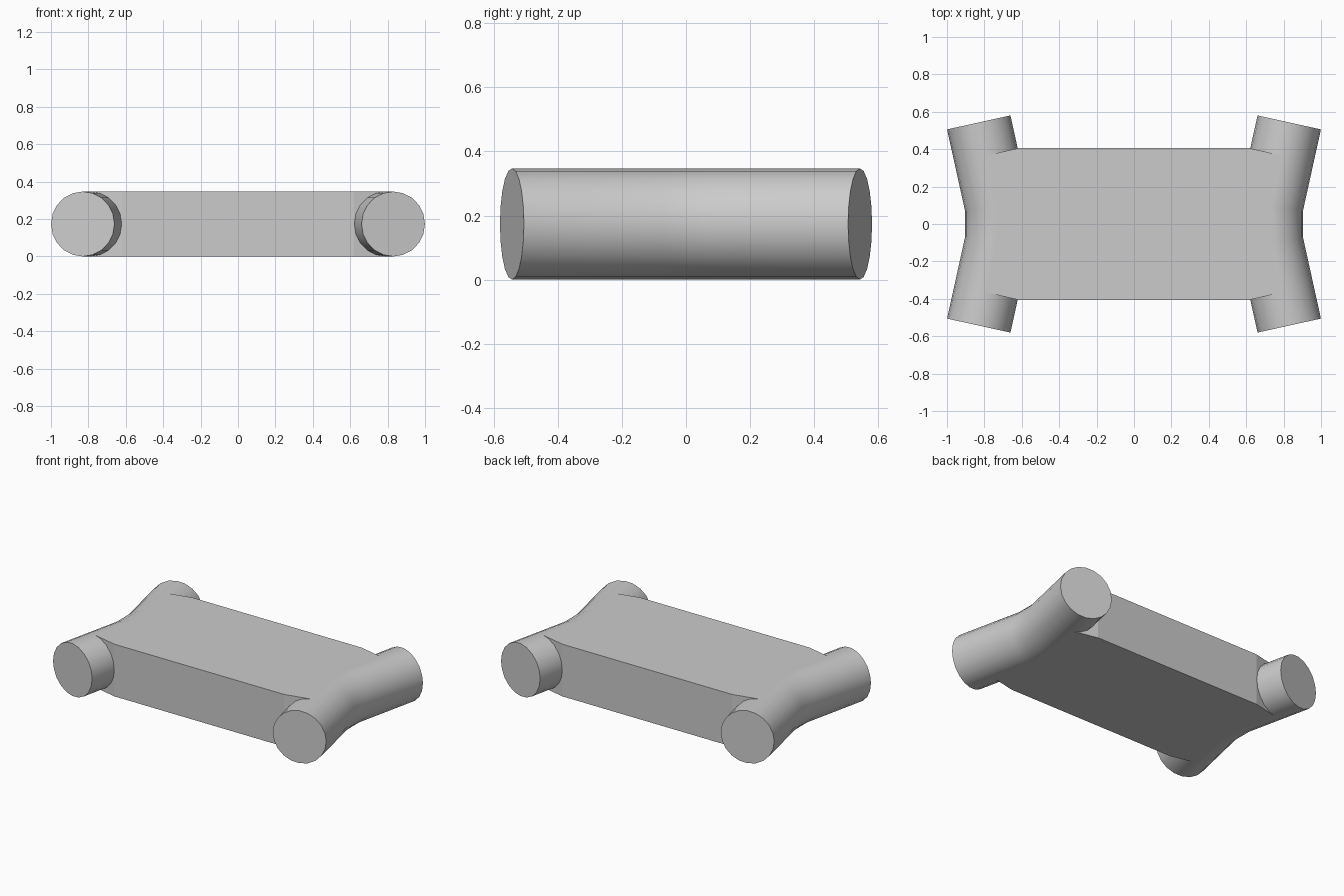
import bpy, bmesh, math
from mathutils import Vector

cube = bpy.data.objects.get("Cube")
if cube:
    bpy.data.objects.remove(cube, do_unlink=True)

R = 0.1735       # tube radius, also its centre height
SIDES = 20

grey = bpy.data.materials.new("light_grey")
grey.use_nodes = True
COLOUR = (0.6, 0.6, 0.6, 1)
grey.diffuse_color = COLOUR
grey.node_tree.nodes["Principled BSDF"].inputs["Base Color"].default_value = COLOUR


def finish(name, bm):
    bmesh.ops.recalc_face_normals(bm, faces=bm.faces)
    mesh = bpy.data.meshes.new(name)
    bm.to_mesh(mesh)
    bm.free()
    mesh.materials.append(grey)
    obj = bpy.data.objects.new(name, mesh)
    bpy.context.collection.objects.link(obj)
    bpy.ops.object.select_all(action='DESELECT')
    obj.select_set(True)
    bpy.context.view_layer.objects.active = obj
    bpy.ops.object.shade_smooth_by_angle(angle=math.radians(30))
    return obj


# Bent side tubes: each ring is mitred to the turn of the path
def tube(name, side):
    half = [(0.73, 0.09), (0.83, 0.543)]
    path = [Vector((side * x, -y, R)) for x, y in reversed(half)]
    path += [Vector((side * x, y, R)) for x, y in half]
    steps = [(b - a).normalized() for a, b in zip(path, path[1:])]
    bm = bmesh.new()
    rings = []
    for i, p in enumerate(path):
        before, after = steps[max(i - 1, 0)], steps[min(i, len(steps) - 1)]
        along = (before + after).normalized()
        across = along.cross(Vector((0, 0, 1))) / along.dot(after)
        ring = []
        for k in range(SIDES):
            a = math.tau * k / SIDES
            offset = across * math.cos(a) + Vector((0, 0, math.sin(a)))
            ring.append(bm.verts.new(p + offset * R))
        rings.append(ring)
    for a, b in zip(rings, rings[1:]):
        for k in range(SIDES):
            n = (k + 1) % SIDES
            bm.faces.new((a[k], a[n], b[n], b[k]))
    bm.faces.new(rings[0])
    bm.faces.new(rings[-1])
    return finish(name, bm)


tube("left_tube", 1)
tube("right_tube", -1)

# Flat slab whose ends follow the tube centrelines
quarter = [(0.62, 0.405), (0.787, 0.367), (0.73, 0.09)]
right_half = quarter + [(x, -y) for x, y in reversed(quarter)]
outline = right_half + [(-x, -y) for x, y in right_half]
bm = bmesh.new()
base = bm.faces.new([bm.verts.new((x, y, 0.001)) for x, y in outline])
top = bmesh.ops.extrude_face_region(bm, geom=[base], use_keep_orig=True)
bmesh.ops.translate(bm, vec=(0, 0, 2 * R - 0.002),
                    verts=[v for v in top["geom"] if isinstance(v, bmesh.types.BMVert)])
slab = finish("slab", bm)
for poly in slab.data.polygons:
    poly.use_smooth = False
